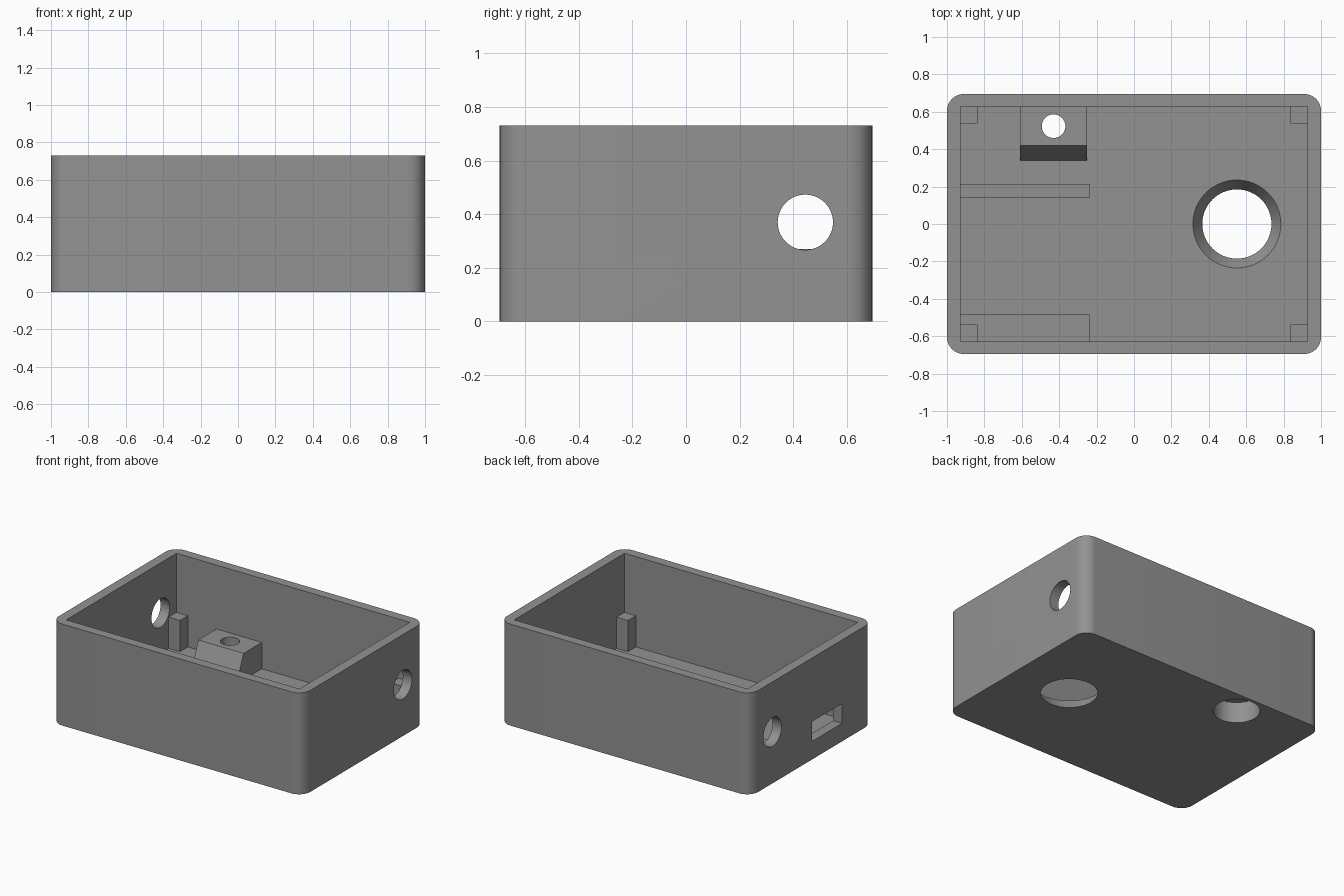
import bpy, bmesh, math
from mathutils import Matrix

if "Cube" in bpy.data.objects:
    bpy.data.objects.remove(bpy.data.objects["Cube"])

X, Y, H = 1.0, 0.695, 0.73        # outer half sizes and height
IX, IY, FLOOR = 0.928, 0.627, 0.08  # inner half sizes and floor top

grey = bpy.data.materials.new("grey_plastic")
grey.diffuse_color = (0.29, 0.29, 0.29, 1)
grey.use_nodes = True
grey.node_tree.nodes["Principled BSDF"].inputs["Base Color"].default_value = grey.diffuse_color


def make(name, bm):
    bmesh.ops.recalc_face_normals(bm, faces=bm.faces)
    me = bpy.data.meshes.new(name)
    bm.to_mesh(me)
    bm.free()
    me.materials.append(grey)
    ob = bpy.data.objects.new(name, me)
    bpy.context.collection.objects.link(ob)
    return ob


def box(name, x0, x1, y0, y1, z0, z1, radius=0):
    bm = bmesh.new()
    bmesh.ops.create_cube(bm, size=1)
    for v in bm.verts:
        v.co = (x1 if v.co.x > 0 else x0, y1 if v.co.y > 0 else y0,
                z1 if v.co.z > 0 else z0)
    if radius:
        upright = [e for e in bm.edges
                   if abs(e.verts[0].co.z - e.verts[1].co.z) > 0.01]
        bmesh.ops.bevel(bm, geom=upright, offset=radius, segments=10,
                        profile=0.5, affect='EDGES')
    return make(name, bm)


def cone(name, x, y, z0, z1, r0, r1, sideways=False):
    bm = bmesh.new()
    bmesh.ops.create_cone(bm, cap_ends=True, segments=64,
                          radius1=r0, radius2=r1, depth=z1 - z0)
    if sideways:
        bm.transform(Matrix.Rotation(math.pi / 2, 4, 'Y'))
    bm.transform(Matrix.Translation((x, y, (z0 + z1) / 2)))
    return make(name, bm)


def cut(ob, cutter):
    m = ob.modifiers.new(cutter.name, 'BOOLEAN')
    m.operation, m.solver, m.object = 'DIFFERENCE', 'EXACT', cutter
    cutter.hide_render = True
    cutter.hide_set(True)


# Outer case with rounded corners, hollowed from the top
case = box("case", -X, X, -Y, Y, 0, H, radius=0.09)
cut(case, box("cavity_cutter", -IX, IX, -IY, IY, FLOOR, 1))

# Flared round opening in the floor
k = 0.05 / FLOOR
cut(case, cone("floor_hole_cutter", 0.55, 0, -0.02, FLOOR + 0.02,
               0.185 - 0.02 * k, 0.235 + 0.02 * k))

# Round side holes and the connector slot
for side, sx in (("left", -1), ("right", 1)):
    c = cone(side + "_hole_cutter", 0, 0, -0.1, 0.1, 0.103, 0.103, True)
    c.location = (sx * 0.965, 0.445, 0.37)
    cut(case, c)
cut(case, box("slot_cutter", -1.1, -0.9, -0.345, -0.005, 0.13, 0.272))

# Mounting block with a sloped front
bm = bmesh.new()
side = [(0.34, FLOOR), (0.42, 0.27), (IY, 0.27), (IY, FLOOR)]
face = bm.faces.new([bm.verts.new((-0.61, y, z)) for y, z in side])
new = bmesh.ops.extrude_face_region(bm, geom=[face])["geom"]
bmesh.ops.translate(bm, vec=(0.36, 0, 0),
                    verts=[v for v in new if isinstance(v, bmesh.types.BMVert)])
block = make("mounting_block", bm)

# Screw hole with a wide bore from below
bore = cone("bore_cutter", -0.43, 0.523, -0.05, 0.15, 0.152, 0.152)
cut(case, bore)
cut(block, bore)
cut(block, cone("screw_cutter", -0.43, 0.523, 0.1, 0.4, 0.063, 0.063))

# Corner posts
posts = []
for sx in (-1, 1):
    for sy in (-1, 1):
        xs = sorted((sx * IX, sx * (IX - 0.09)))
        ys = sorted((sy * IY, sy * (IY - 0.09)))
        posts.append(box("corner_post", *xs, *ys, FLOOR, 0.305))

# Board rails
box("rear_rail", -IX, -0.235, 0.14, 0.215, FLOOR, 0.13)
box("front_rail", -IX, -0.235, -IY, -0.485, FLOOR, 0.13)

# Bake the cuts, drop the cutters, smooth the round surfaces
dg = bpy.context.evaluated_depsgraph_get()
for ob in (case, block):
    baked = bpy.data.meshes.new_from_object(ob.evaluated_get(dg))
    ob.modifiers.clear()
    ob.data = baked
for ob in list(bpy.data.objects):
    if ob.name.endswith("_cutter"):
        bpy.data.objects.remove(ob)
for ob in (case, block):
    bpy.ops.object.select_all(action='DESELECT')
    ob.select_set(True)
    bpy.context.view_layer.objects.active = ob
    bpy.ops.object.shade_smooth_by_angle(angle=math.radians(30))
